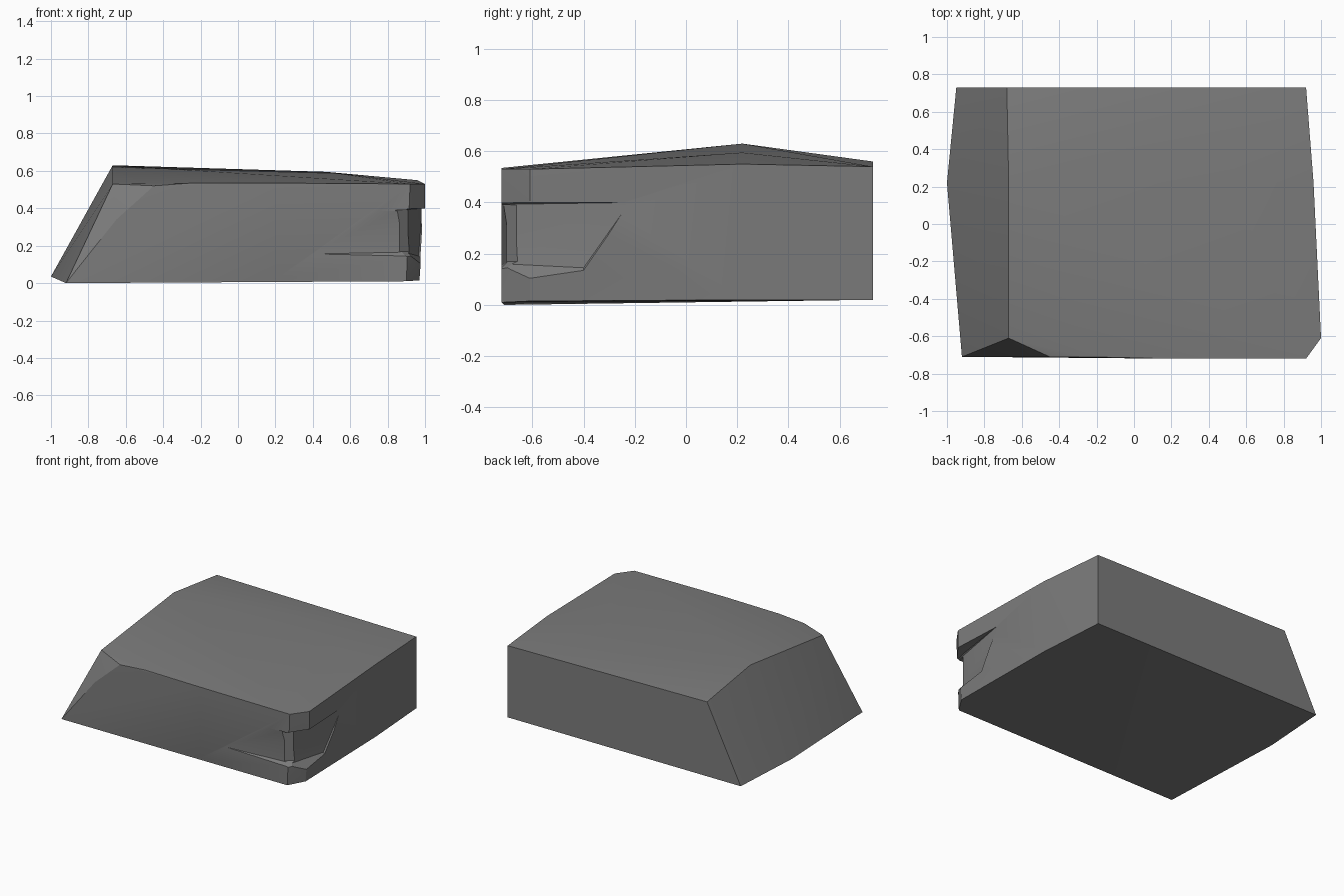
import bpy
import bmesh
import math

cube = bpy.data.objects.get("Cube")
if cube:
    bpy.data.objects.remove(cube, do_unlink=True)


def flat_material(name, shade):
    material = bpy.data.materials.new(name)
    material.use_nodes = True
    colour = (shade, shade, shade, 1)
    material.diffuse_color = colour
    shader = material.node_tree.nodes["Principled BSDF"]
    shader.inputs["Base Color"].default_value = colour
    shader.inputs["Roughness"].default_value = 0.9
    return material


def hull_object(name, points, material):
    """Wrap a convex skin around a handful of corner points."""
    mesh = bpy.data.meshes.new(name)
    bm = bmesh.new()
    for point in points:
        bm.verts.new(point)
    bmesh.ops.convex_hull(bm, input=bm.verts[:])
    loose = [vert for vert in bm.verts if not vert.link_faces]
    bmesh.ops.delete(bm, geom=loose, context="VERTS")
    bmesh.ops.recalc_face_normals(bm, faces=bm.faces[:])
    bm.to_mesh(mesh)
    bm.free()
    mesh.materials.append(material)
    obj = bpy.data.objects.new(name, mesh)
    bpy.context.collection.objects.link(obj)
    return obj


def carve(target, name, inner, push_x, push_y):
    """Cut away everything outside an inner face, with a sloping lower ledge."""
    reach = 0.25
    low_limit = 0.25
    outer = [(x + push_x * reach, y + push_y * reach, z - (reach if z < low_limit else 0))
             for x, y, z in inner]
    cutter = hull_object(name, inner + outer, target.data.materials[0])
    cutter.hide_render = True
    modifier = target.modifiers.new(name, "BOOLEAN")
    modifier.operation = "DIFFERENCE"
    modifier.solver = "EXACT"
    modifier.object = cutter
    bpy.context.view_layer.objects.active = target
    bpy.ops.object.modifier_apply(modifier=modifier.name)
    bpy.data.objects.remove(cutter, do_unlink=True)


stone = flat_material("grey stone", 0.2)

# Stone block: cross-sections from front to back, each a list of (x, z) corners
sections = {
    -0.72: [(0.2, 0.02), (0.2, 0.535), (0.9, 0.01), (0.92, 0.53)],
    -0.71: [(-0.92, 0), (-0.65, 0.34), (-0.45, 0.52), (-0.25, 0.535)],
    -0.61: [(-0.67, 0.53), (0.97, 0.015), (1, 0.42), (1, 0.53)],
    0.22: [(-1, 0.035), (-0.67, 0.63), (0.47, 0.595), (0.96, 0.55), (0.955, 0.02)],
    0.73: [(-0.95, 0.02), (-0.68, 0.56), (0.92, 0.54), (0.92, 0.02)],
}
corners = [(x, y, z) for y, outline in sections.items() for x, z in outline]
block = hull_object("stone_block", corners, stone)

# Chipped recess around the front left corner
floor, roof = 0.17, 0.39
carve(block, "front_chip",
      [(0.37, -0.722, 0.155), (0.73, -0.722, 0.385), (1.1, -0.69, floor), (1.1, -0.69, roof)],
      0, -1)
carve(block, "corner_chip",
      [(x, y, z) for x, y in ((0.745, -0.8), (1.105, -0.5)) for z in (floor, roof)],
      1, -1)
carve(block, "side_chip",
      [(0.87, -0.9, floor), (0.87, -0.9, roof), (0.92, -0.65, floor), (0.92, -0.65, roof + 0.01),
       (0.965, -0.4, 0.145), (0.985, -0.22, 0.4)],
      1, 0)

# Soften the shallow facets and keep the broken edges crisp
bpy.ops.object.select_all(action="DESELECT")
block.select_set(True)
bpy.context.view_layer.objects.active = block
bpy.ops.object.shade_smooth_by_angle(angle=math.radians(25))
